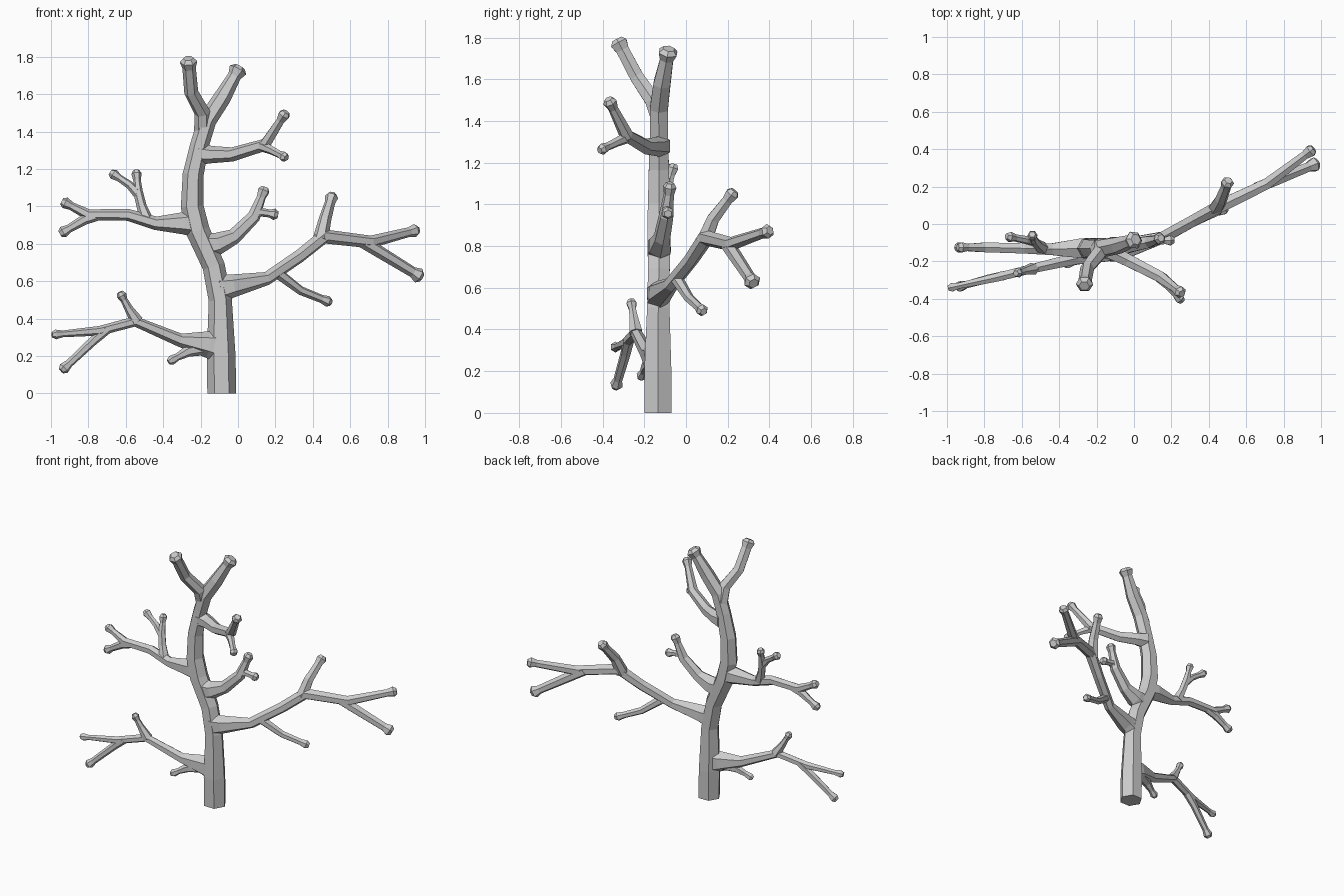
import bpy, bmesh, math
from mathutils import Vector


def limb(name, pts, radii, ref=(0, 0, 1), tip=None, max_side=0.06):
    """Six-sided tapering tube; tip adds the flared knob at the end."""
    P = [Vector(p) for p in pts]
    R = list(radii)
    while len(R) < len(P):                     # body radius fills the middle
        R.insert(-1, R[-2])
    ref = Vector(ref)
    rings = []
    for i, p in enumerate(P):
        a = (p - P[i - 1]).normalized() if i else Vector()
        b = (P[i + 1] - p).normalized() if i < len(P) - 1 else Vector()
        rings.append((p, (a + b).normalized(), R[i]))
    if tip:
        end, d, r = rings.pop()
        prev = rings[-1][0]
        length = (end - prev).length
        rings.append((end - d * min(0.045, length * 0.4), d, r))
        rings.append((end - d * 0.006, d, tip))
        rings.append((end + d * 0.014, d, tip * 0.6))
    bm = bmesh.new()
    loops = []
    for p, t, r in rings:
        u = (ref - t * t.dot(ref)).normalized()
        v = t.cross(u)
        side = min(r, max_side)
        loops.append([bm.verts.new(p + u * r * math.cos(k * math.pi / 3)
                                   + v * side * math.sin(k * math.pi / 3))
                      for k in range(6)])
    for A, B in zip(loops, loops[1:]):
        for k in range(6):
            bm.faces.new((A[k], A[(k + 1) % 6], B[(k + 1) % 6], B[k]))
    bm.faces.new(loops[0][::-1])
    bm.faces.new(loops[-1])
    bmesh.ops.recalc_face_normals(bm, faces=bm.faces)
    me = bpy.data.meshes.new(name)
    bm.to_mesh(me)
    bm.free()
    ob = bpy.data.objects.new(name, me)
    bpy.context.collection.objects.link(ob)
    # keep the cut trunk base flat on the ground
    for vert in me.vertices:
        if name == "trunk" and vert.co.z < 0.03:
            vert.co.z = 0
    return ob


X = (1, 0, 0)

# Trunk running into the right-hand leader, plus the left leader
limb("trunk", [(-.087, -.135, 0), (-.09, -.135, .2), (-.095, -.133, .5), (-.13, -.13, .68),
               (-.215, -.13, .87), (-.245, -.13, 1.0), (-.24, -.13, 1.17), (-.205, -.13, 1.33),
               (-.165, -.13, 1.46), (-.085, -.115, 1.58), (.003, -.085, 1.735)],
     [.077, .077, .062, .06, .064, .061, .056, .05, .05, .047, .036], X, .05, .075)
limb("left_leader", [(-.19, -.125, 1.40), (-.19, -.16, 1.50), (-.25, -.235, 1.61),
                     (-.265, -.325, 1.78)], [.045, .043, .038, .036], X, .047)

# Lower left branch
limb("low_left_branch", [(-.09, -.14, .25), (-.16, -.15, .262), (-.31, -.185, .285),
                         (-.55, -.24, .385), (-.74, -.287, .335), (-.98, -.34, .315)],
     [.095, .072, .036, .028, .026, .018], tip=.026)
limb("low_left_fork", [(-.70, -.277, .345), (-.77, -.29, .285), (-.935, -.335, .13)],
     [.028, .025, .022], tip=.031)
limb("low_left_upper_twig", [(-.54, -.24, .385), (-.585, -.25, .455), (-.625, -.262, .53)],
     [.035, .023, .019], X, .027)
limb("low_left_lower_twig", [(-.17, -.15, .25), (-.27, -.185, .225), (-.36, -.215, .175)],
     [.045, .03, .02], tip=.026)

# Middle left branch
limb("mid_left_branch", [(-.22, -.13, .91), (-.29, -.13, .91), (-.44, -.135, .91),
                         (-.59, -.13, .955), (-.80, -.125, .955), (-.93, -.125, 1.022)],
     [.08, .06, .036, .032, .03, .022], tip=.031)
limb("mid_left_fork", [(-.74, -.127, .955), (-.82, -.126, .93), (-.94, -.125, .86)],
     [.028, .028, .022], tip=.031)
limb("mid_left_twig", [(-.49, -.13, .93), (-.515, -.11, 1.0), (-.535, -.09, 1.08),
                       (-.543, -.06, 1.18)], [.036, .027, .026, .02], X, .028)
limb("mid_left_twig_fork", [(-.53, -.095, 1.06), (-.58, -.085, 1.115), (-.67, -.068, 1.175)],
     [.026, .022, .02], X, .029)

# Small middle right branch
limb("mid_right_branch", [(-.17, -.13, .79), (-.11, -.125, .80), (-.02, -.115, .84),
                          (.085, -.095, .945), (.14, -.077, 1.09)],
     [.075, .06, .042, .036, .025], tip=.033)
limb("mid_right_fork", [(.06, -.1, .93), (.12, -.092, .97), (.20, -.087, .957)],
     [.028, .025, .021], tip=.031)

# Upper right branch
limb("high_right_branch", [(-.205, -.125, 1.28), (-.14, -.14, 1.277), (-.03, -.195, 1.278),
                           (.145, -.285, 1.33), (.25, -.367, 1.495)],
     [.058, .046, .038, .034, .024], tip=.034)
limb("high_right_fork", [(.12, -.275, 1.325), (.18, -.33, 1.30), (.25, -.405, 1.263)],
     [.03, .023, .02], tip=.028)

# Large right branch
limb("big_right_branch", [(-.10, -.135, .56), (-.03, -.125, .575), (.155, -.072, .615),
                          (.33, .025, .735), (.46, .095, .84), (.71, .215, .81),
                          (.95, .395, .872)],
     [.08, .062, .036, .036, .04, .034, .026], tip=.036)
limb("big_right_fork", [(.66, .195, .815), (.76, .235, .755), (.97, .32, .627)],
     [.034, .033, .029], tip=.042)
limb("big_right_upper_twig", [(.44, .085, .82), (.465, .13, .93), (.502, .225, 1.055)],
     [.042, .034, .028], X, .036)
limb("big_right_lower_twig", [(.21, -.045, .645), (.335, .015, .55), (.485, .08, .49)],
     [.03, .024, .022], tip=.03)
